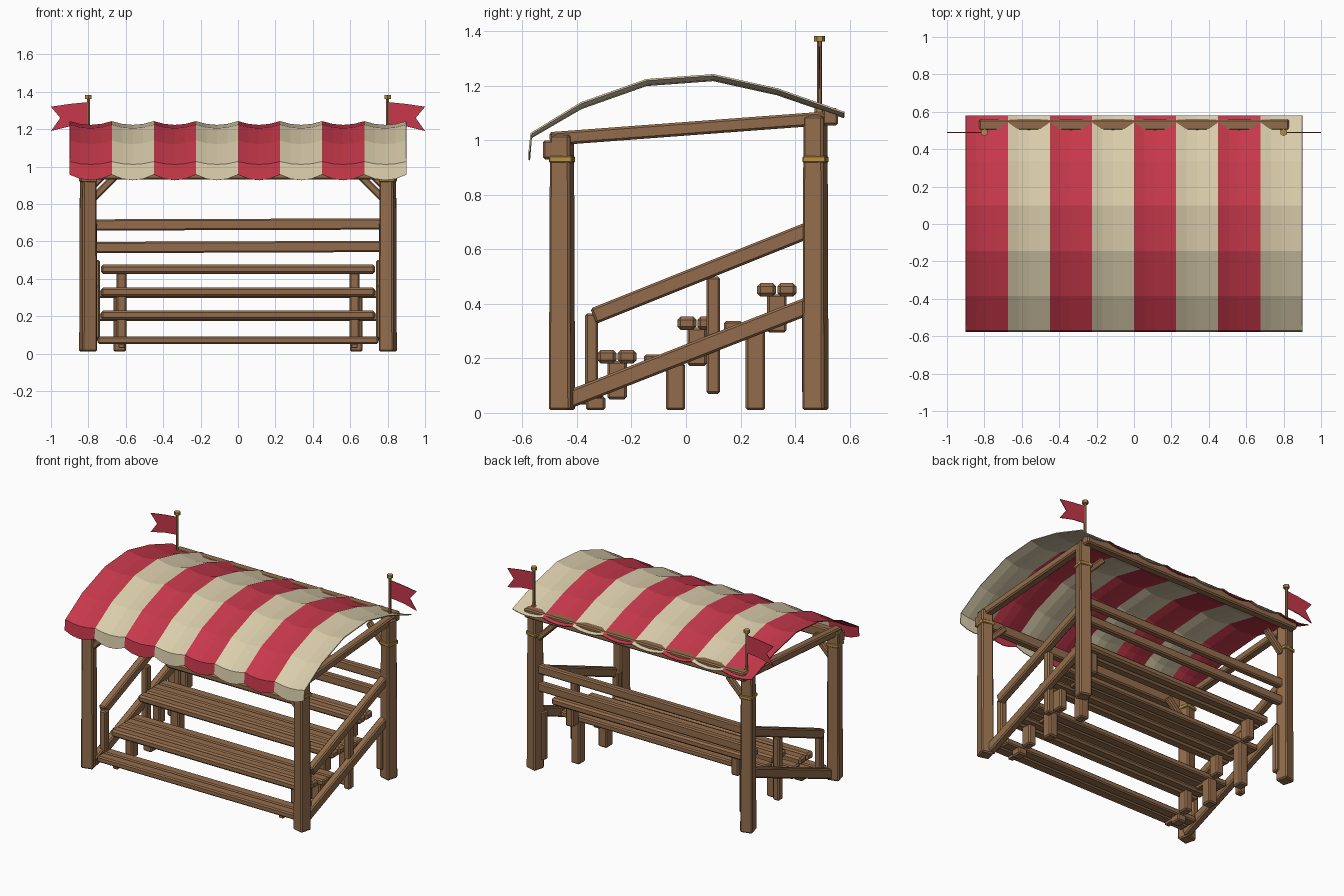
import bpy, bmesh, math
from mathutils import Vector, Matrix

if "Cube" in bpy.data.objects:
    bpy.data.objects.remove(bpy.data.objects["Cube"])


def material(name, rgb):
    m = bpy.data.materials.new(name)
    m.diffuse_color = (*rgb, 1)
    m.use_nodes = True
    m.node_tree.nodes["Principled BSDF"].inputs["Base Color"].default_value = m.diffuse_color
    return m


WOOD = material("brown wood", (0.29, 0.152, 0.072))
RED = material("red cloth", (0.57, 0.04, 0.07))
CREAM = material("cream cloth", (0.70, 0.61, 0.41))
GOLD = material("gold metal", (0.47, 0.27, 0.06))


def finish(name, bm, mats):
    bmesh.ops.recalc_face_normals(bm, faces=bm.faces[:])
    me = bpy.data.meshes.new(name)
    bm.to_mesh(me)
    bm.free()
    for m in mats:
        me.materials.append(m)
    ob = bpy.data.objects.new(name, me)
    bpy.context.collection.objects.link(ob)
    return ob


def bevelled(name, bm, mat, bevel):
    ob = finish(name, bm, [mat])
    if bevel:
        mod = ob.modifiers.new("chamfer", "BEVEL")
        mod.width, mod.segments = bevel, 1
    return ob


def box(name, x, y, z, mat=WOOD, bevel=0.008, spin=0, taper=1):
    """Box from (min, max) ranges, spun about its own vertical axis."""
    bm = bmesh.new()
    bmesh.ops.create_cube(bm, size=1)
    for v in bm.verts:
        if v.co.z > 0:
            v.co.x *= taper
            v.co.y *= taper
    size = Matrix.Diagonal((x[1] - x[0], y[1] - y[0], z[1] - z[0], 1))
    mid = Vector([(r[0] + r[1]) / 2 for r in (x, y, z)])
    bm.transform(Matrix.Translation(mid) @ Matrix.Rotation(spin, 4, "Z") @ size)
    return bevelled(name, bm, mat, bevel)


def beam(name, a, b, w, h, bevel=0.008):
    """Square timber running from a to b, w wide sideways and h deep."""
    a, b = Vector(a), Vector(b)
    d = (b - a).normalized()
    ref = Vector((0, 0, 1)) if abs(d.z) < 0.95 else Vector((0, 1, 0))
    side = d.cross(ref).normalized()
    up = side.cross(d)
    bm = bmesh.new()
    rings = [[bm.verts.new(p + side * s * w / 2 + up * t * h / 2)
              for s, t in ((-1, -1), (1, -1), (1, 1), (-1, 1))] for p in (a, b)]
    for i in range(4):
        j = (i + 1) % 4
        bm.faces.new((rings[0][i], rings[0][j], rings[1][j], rings[1][i]))
    bm.faces.new(rings[0])
    bm.faces.new(rings[1][::-1])
    return bevelled(name, bm, WOOD, bevel)


def rod(name, x, y, z0, z1, r, mat, n=6):
    bm = bmesh.new()
    bmesh.ops.create_cone(bm, cap_ends=True, segments=n, radius1=r, radius2=r, depth=z1 - z0,
                          matrix=Matrix.Translation((x, y, (z0 + z1) / 2)))
    return finish(name, bm, [mat])


# Parts found on both sides
for s, side in ((-1, "left"), (1, "right")):
    def span(a, b):
        return tuple(sorted((s * a, s * b)))

    # Corner posts with metal bands
    for y, top, where in ((-0.455, 1.02, "front"), (0.475, 1.09, "back")):
        box(f"{where}_post_{side}", span(0.76, 0.842), (y - 0.041, y + 0.041), (0.01, top),
            spin=-s * math.radians(15), taper=0.92)
        box(f"{where}_band_{side}", span(0.758, 0.844), (y - 0.043, y + 0.043), (0.918, 0.942),
            GOLD, 0.004, -s * math.radians(8))
        # Corner braces under the cross beams
        beam(f"{where}_brace_{side}", (s * 0.775, y, top - 0.19), (s * 0.65, y, top - 0.065), 0.04, 0.04)
    # Sloping roof side beam
    beam(f"roof_beam_{side}", (s * 0.80, -0.50, 1.005), (s * 0.80, 0.53, 1.082), 0.055, 0.05)

    # Side railing
    beam(f"lower_rail_{side}", (s * 0.78, -0.44, 0.045), (s * 0.78, 0.46, 0.397), 0.05, 0.065)
    beam(f"upper_rail_{side}", (s * 0.78, -0.34, 0.355), (s * 0.78, 0.46, 0.675), 0.05, 0.06)
    for name, y0, y1, z0, z1 in (("front", -0.37, -0.322, 0.08, 0.365),
                                 ("middle", 0.075, 0.125, 0.07, 0.50),
                                 ("back", 0.425, 0.47, 0.07, 0.40)):
        box(f"{name}_rail_post_{side}", span(0.738, 0.785), (y0, y1), (z0, z1))

    # Flag pole, cap, collar and swallowtail pennant
    px, py = s * 0.80, 0.49
    rod(f"flag_pole_{side}", px, py, 1.08, 1.365, 0.009, WOOD)
    rod(f"pole_cap_{side}", px, py, 1.362, 1.382, 0.02, GOLD)
    rod(f"pole_collar_{side}", px, py, 1.10, 1.12, 0.018, GOLD)
    bm = bmesh.new()
    outline = ((0, 1.225), (0.10, 1.215), (0.20, 1.19), (0.15, 1.26), (0.20, 1.32), (0.10, 1.335), (0, 1.345))
    bm.faces.new([bm.verts.new((px + s * x, py, z)) for x, z in outline])
    flag = finish(f"pennant_{side}", bm, [RED])
    mod = flag.modifiers.new("cloth", "SOLIDIFY")
    mod.thickness, mod.offset = 0.005, 0

# Roof cross beams and back rest rails
box("front_roof_beam", (-0.83, 0.83), (-0.525, -0.47), (0.93, 1.0))
box("back_roof_beam", (-0.83, 0.83), (0.50, 0.558), (1.055, 1.118))
beam("upper_back_rail", (-0.78, 0.47, 0.688), (0.78, 0.47, 0.693), 0.045, 0.06)
beam("lower_back_rail", (-0.78, 0.47, 0.567), (0.78, 0.47, 0.573), 0.045, 0.06)

# Three stepped tiers: foot boards, seat planks and their legs
for t in range(3):
    dy, dz = 0.293 * t, 0.1225 * t
    for k in range(2):
        y = -0.447 + dy + 0.073 * k
        box(f"foot_board_{t}_{k}", (-0.75, 0.75), (y, y + 0.069), (0.052 + dz, 0.092 + dz))
        y = -0.325 + dy + 0.074 * k
        box(f"seat_plank_{t}_{k}", (-0.733, 0.733), (y, y + 0.07), (0.182 + dz, 0.231 + dz), bevel=0.012)
    for s, side in ((-1, "left"), (1, "right")):
        xs = tuple(sorted((s * 0.60, s * 0.665)))
        box(f"tier_leg_{t}_{side}", xs, (-0.367 + dy, -0.296 + dy), (0.01, 0.06 + dz))
        xs = tuple(sorted((s * 0.595, s * 0.65)))
        box(f"seat_leg_{t}_{side}", xs, (-0.288 + dy, -0.217 + dy), (0.05 + dz, 0.19 + dz))
        xs = tuple(sorted((s * 0.605, s * 0.64)))
        box(f"foot_bearer_{t}_{side}", xs, (-0.43 + dy, -0.30 + dy), (0.03 + dz, 0.053 + dz), bevel=0.004)

# Striped canopy: each stripe sags between its seams and ends in a scalloped valance
profile = ((-0.575, 0.957, 0.03), (-0.568, 1.025, 0.015), (-0.385, 1.137, 0.02), (-0.145, 1.222, 0.02),
           (0.10, 1.24, 0.02), (0.335, 1.188, 0.02), (0.58, 1.102, 0.018))
STRIPES, CUTS = 8, 4
bm = bmesh.new()
columns = []
for i in range(STRIPES * CUTS + 1):
    u = (i % CUTS) / CUTS
    sag = 4 * u * (1 - u)
    columns.append([bm.verts.new((-0.9 + 1.8 * i / (STRIPES * CUTS), y, z - sag * d)) for y, z, d in profile])
for i in range(STRIPES * CUTS):
    for a in range(len(profile) - 1):
        f = bm.faces.new((columns[i][a], columns[i + 1][a], columns[i + 1][a + 1], columns[i][a + 1]))
        f.material_index = (i // CUTS) % 2
canopy = finish("canopy", bm, [RED, CREAM])
mod = canopy.modifiers.new("cloth", "SOLIDIFY")
mod.thickness, mod.offset = 0.006, 0
